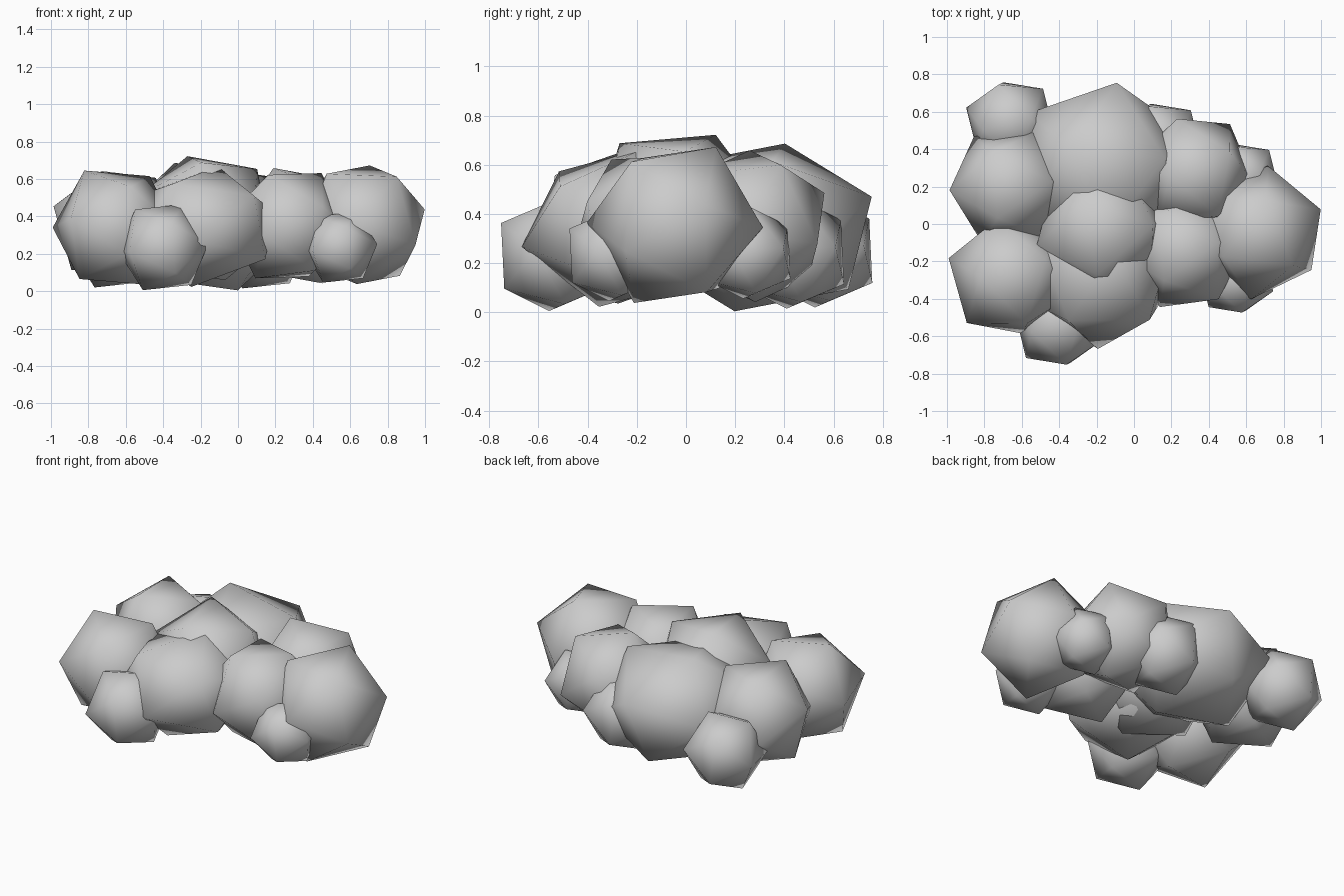
import bpy, bmesh
from mathutils import Vector, Matrix

if "Cube" in bpy.data.objects:
    bpy.data.objects.remove(bpy.data.objects["Cube"])


def frame(a, b):
    """Orthonormal frame with first axis along a and second towards b."""
    x = Vector(a).normalized()
    z = x.cross(Vector(b)).normalized()
    return Matrix((x, z.cross(x), z)).transposed()


def puff(name, centre, r, v1, v2, squash=1.0):
    """Smooth 20-sided ball turned so two adjacent corners point along v1 and v2."""
    bm = bmesh.new()
    bmesh.ops.create_icosphere(bm, subdivisions=1, radius=r)
    bm.verts.ensure_lookup_table()
    a = bm.verts[0]
    b = a.link_edges[0].other_vert(a)
    rot = frame(v1, v2) @ frame(a.co, b.co).transposed()
    for v in bm.verts:
        v.co = rot @ v.co
        v.co.z *= squash
    for f in bm.faces:
        f.smooth = True
    me = bpy.data.meshes.new(name)
    bm.to_mesh(me)
    bm.free()
    ob = bpy.data.objects.new(name, me)
    ob.location = centre
    bpy.context.collection.objects.link(ob)


# Large foliage puffs
puff("puff_right", (.67, -.045, .355), .36, (.045, .355, -.01), (.035, .17, .315))
puff("puff_left_front", (-.66, -.28, .34), .345, (-.34, .1, 0), (-.17, 0, .30))
puff("puff_left_back", (-.665, .20, .36), .335, (-.19, .27, -.06), (-.29, -.08, .11))
puff("puff_back", (-.17, .30, .345), .49, (.08, .47, .17), (-.18, .07, .45), .76)
puff("puff_front", (-.18, -.26, .345), .42, (-.18, -.27, .30), (.24, -.30, .26), .80)
puff("puff_top", (-.17, -.035, .39), .38, (-.10, .155, .33), (-.03, -.225, .31))
puff("puff_right_back", (.32, .27, .35), .335, (.19, .26, -.07), (-.12, .27, .15))
puff("puff_right_front", (.27, -.14, .35), .335, (-.13, -.30, -.05), (.18, -.26, .10))

# Small low puffs, all turned the same way
small = [("back_left", (-.66, .545, .245), .25), ("back", (.13, .43, .24), .25),
         ("back_right", (.58, .25, .24), .205), ("front_right", (.545, -.295, .235), .21),
         ("front_left", (-.40, -.535, .235), .255)]
for name, c, r in small:
    puff("small_puff_" + name, c, r, (-.04, .22, -.13), (.19, .19, .03))
